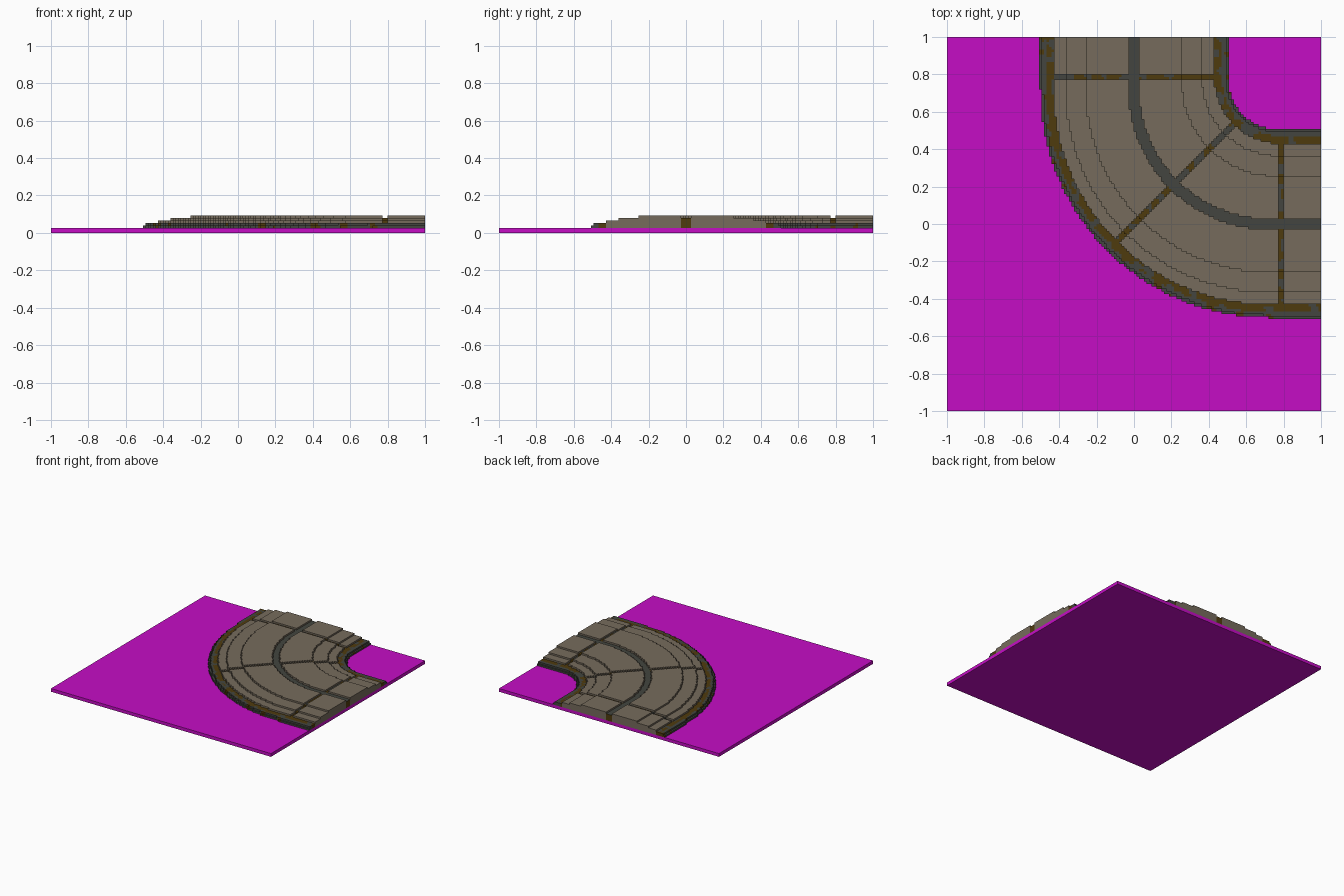
import bpy, bmesh, math
from mathutils import Vector, noise

old = bpy.data.objects.get("Cube")
if old:
    bpy.data.objects.remove(old, do_unlink=True)

N = 150            # cells along each side
V = 2.0 / N        # cell size
BASE = 2           # plate height in cells


def material(name, rgb):
    m = bpy.data.materials.new(name)
    m.use_nodes = True
    m.diffuse_color = (*rgb, 1)
    m.node_tree.nodes["Principled BSDF"].inputs["Base Color"].default_value = (*rgb, 1)
    return m


MAGENTA = material("magenta", (0.56, 0.004, 0.56))
STONE = material("stone grey", (0.180, 0.148, 0.107))
SLATE = material("dark slate", (0.056, 0.060, 0.050))
BROWN = material("dark brown", (0.078, 0.043, 0.004))


def centre(k):
    return -1 + (k + 0.5) * V


def offset(x, y):
    """Signed distance from the road's middle line, positive on the inside of the bend."""
    t = 0.0
    for _ in range(12):
        c = 0.72 + max(0.0, t) * 0.14
        if x >= c:
            t = y if y < c else 1.0
        elif y >= c:
            t = x
        else:
            t = c - math.hypot(c - x, c - y)
    return t


def classify(i, j):
    """Return the part, height in cells and top material slot of one cell, or None off the road."""
    x, y = centre(i), centre(j)
    t = offset(x, y)
    a = abs(t)
    if a > 0.5:
        return None
    level = 7 if a < 0.257 else 6 if a < 0.365 else 5 if a < 0.43 else 4 if a < 0.487 else 3
    blotch = noise.noise(Vector((x * 16, y * 16, 3.7)))
    if a >= 0.43:                                   # kerb: brown inside, slate rim
        rim = a > 0.468
        brown = blotch > 0.22 if rim else blotch > -0.28
        return "kerb", level, 1 if brown else 0
    if a < 0.027:
        return "middle_line", 6, 0
    if 0.77 < x < 0.797 or 0.77 < y < 0.797 or (abs(i - j) <= 1 and x < 0.72):
        return "slab_joints", level - 1, 1 if blotch > 0 else 0
    return "road_slabs", level, 0


cells = {}
for i in range(N):
    for j in range(N):
        c = classify(i, j)
        if c:
            cells[i, j] = c


def build_part(name, mats, wall_slot=None):
    """Stepped top faces plus walls down to every lower neighbour."""
    bm = bmesh.new()

    def quad(pts, slot):
        f = bm.faces.new([bm.verts.new(p) for p in pts])
        f.material_index = slot

    for (i, j), (part, level, slot) in cells.items():
        if part != name:
            continue
        x0, y0, z = -1 + i * V, -1 + j * V, level * V
        ring = [(x0, y0), (x0 + V, y0), (x0 + V, y0 + V), (x0, y0 + V)]
        quad([(*p, z) for p in ring], slot)
        for k, (di, dj) in enumerate([(0, -1), (1, 0), (0, 1), (-1, 0)]):
            low = cells.get((i + di, j + dj), (None, BASE))[1]
            if low < level:
                a, b = ring[k], ring[(k + 1) % 4]
                w = slot if wall_slot is None else wall_slot
                quad([(*a, low * V), (*b, low * V), (*b, z), (*a, z)], w)
    bmesh.ops.remove_doubles(bm, verts=bm.verts, dist=1e-5)
    me = bpy.data.meshes.new(name)
    bm.to_mesh(me)
    bm.free()
    for m in mats:
        me.materials.append(m)
    bpy.context.collection.objects.link(bpy.data.objects.new(name, me))


# Ground plate
bpy.ops.mesh.primitive_cube_add(size=1, location=(0, 0, BASE * V / 2))
plate = bpy.context.object
plate.name = "ground_plate"
plate.scale = (2, 2, BASE * V)
plate.data.materials.append(MAGENTA)

# Road bend
build_part("road_slabs", [STONE])
build_part("kerb", [SLATE, BROWN])
build_part("middle_line", [SLATE, BROWN], wall_slot=1)
build_part("slab_joints", [SLATE, BROWN])
